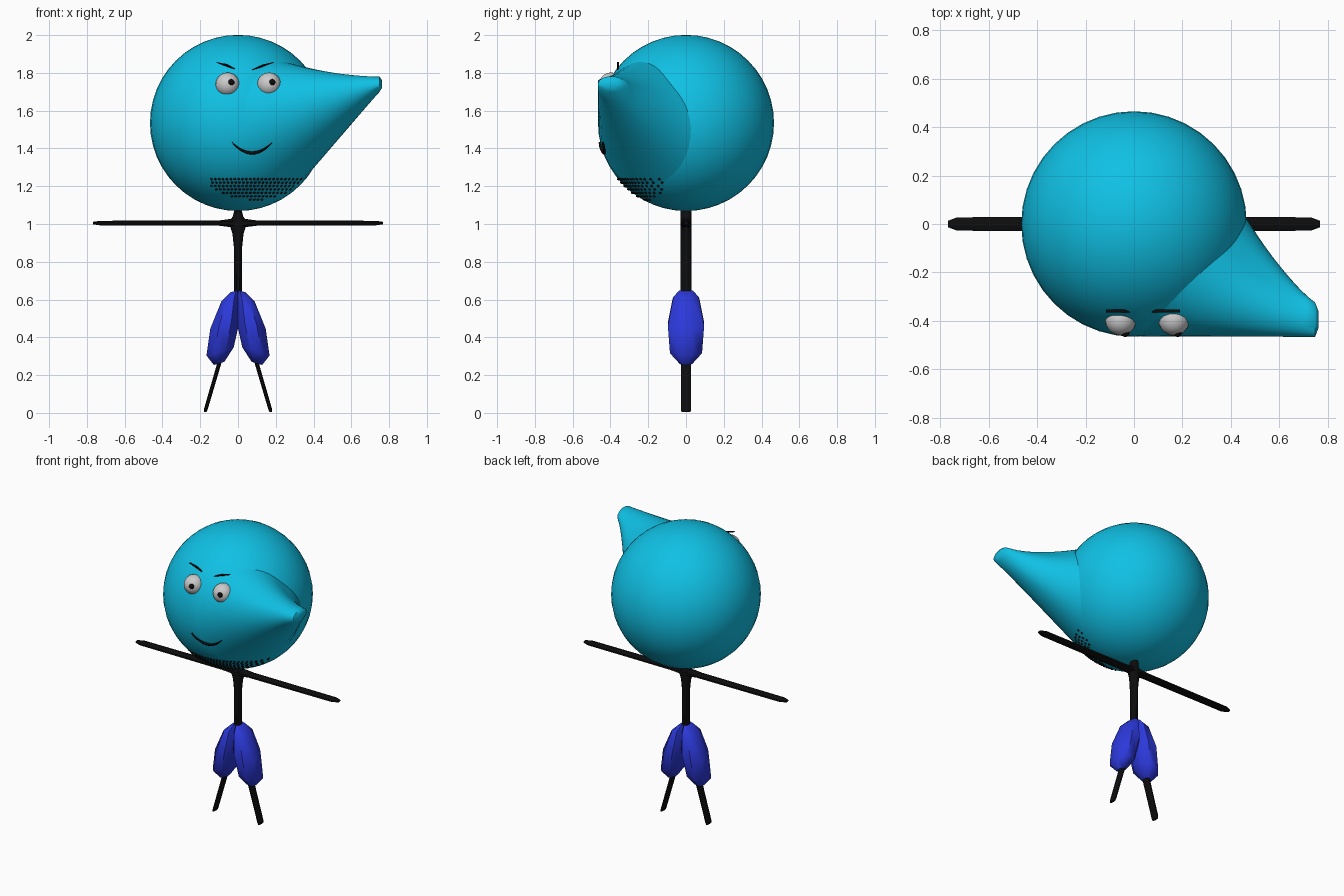
import bpy, bmesh
from math import sin, cos, pi, radians
from mathutils import Vector, Matrix
from mathutils.bvhtree import BVHTree

if "Cube" in bpy.data.objects:
    bpy.data.objects.remove(bpy.data.objects["Cube"])


def material(name, rgb):
    m = bpy.data.materials.new(name)
    m.diffuse_color = (*rgb, 1)
    m.use_nodes = True
    m.node_tree.nodes["Principled BSDF"].inputs["Base Color"].default_value = m.diffuse_color
    return m


TEAL = material("teal", (0.005, 0.53, 0.78))
BLACK = material("black", (0.004, 0.004, 0.004))
BLUE = material("blue", (0.025, 0.04, 0.7))


def finish(name, bm, mat=None, angle=50):
    bmesh.ops.recalc_face_normals(bm, faces=bm.faces)
    me = bpy.data.meshes.new(name)
    bm.to_mesh(me)
    bm.free()
    ob = bpy.data.objects.new(name, me)
    bpy.context.collection.objects.link(ob)
    if mat:
        me.materials.append(mat)
    bpy.ops.object.select_all(action='DESELECT')
    ob.select_set(True)
    bpy.context.view_layer.objects.active = ob
    bpy.ops.object.shade_smooth_by_angle(angle=radians(angle))
    return ob


def loft(bm, rings):
    """Skin a list of point rings and cap both ends."""
    loops = [[bm.verts.new(p) for p in r] for r in rings]
    n = len(loops[0])
    for a, b in zip(loops, loops[1:]):
        for i in range(n):
            j = (i + 1) % n
            bm.faces.new((a[i], a[j], b[j], b[i]))
    bm.faces.new(loops[0][::-1])
    bm.faces.new(loops[-1])


def ellipse(c, u, v, n=8):
    c, u, v = Vector(c), Vector(u), Vector(v)
    return [c + u * cos(2 * pi * (i + .5) / n) + v * sin(2 * pi * (i + .5) / n)
            for i in range(n)]


# Head: ball with a long tapered snout blending out of the right side
C, R = Vector((0, 0, 1.535)), 0.466
bm = bmesh.new()
bmesh.ops.create_uvsphere(bm, u_segments=40, v_segments=24, radius=R,
                          matrix=Matrix.Translation(C))
tip = Vector((0.748, -0.395, 1.74))
axis = (tip - C).normalized()
back = Vector((-axis.y, axis.x, 0)).normalized()
up = axis.cross(back)
N, STEPS = 40, 10
rings = [[] for _ in range(STEPS + 1)]
for i in range(N):
    phi = 2 * pi * i / N
    c = cos(phi - pi / 4)
    theta = radians(42 - 22 * c)        # tangent below and in front, tight above
    side = up * cos(phi) + back * sin(phi)
    base = C + (axis * cos(theta) + side * sin(theta)) * R
    end = tip + Vector((0, 0.072 * sin(phi), 0.042 * cos(phi)))
    mid = (base + end) / 2
    on_axis = C + axis * (mid - C).dot(axis)
    ctrl = mid.lerp(on_axis, max(0, 0.12 + 0.33 * c))
    for k in range(STEPS + 1):
        t = k / STEPS
        rings[k].append(base * (1 - t) ** 2 + ctrl * 2 * t * (1 - t) + end * t * t)
# slightly domed tip
rings.append([tip + Vector((0.014, 0, 0)) + (p - tip) * 0.5 for p in rings[-1]])
loft(bm, rings)
surface = BVHTree.FromBMesh(bm)
finish("head", bm, TEAL, 60)


def front_y(x, z):
    hit = surface.ray_cast(Vector((x, -2, z)), Vector((0, 1, 0)))[0]
    return hit.y if hit else None


def ball(name, loc, r, mat=None):
    b = bmesh.new()
    bmesh.ops.create_uvsphere(b, u_segments=24, v_segments=12, radius=r,
                              matrix=Matrix.Translation(loc))
    finish(name, b, mat)


# Eyes and pupils
for side, x, px in (("left", -0.055, -0.036), ("right", 0.165, 0.181)):
    ball(side + "_eye", (x, -0.397, 1.738), 0.064)
    ball(side + "_pupil", (px, -0.45, 1.75), 0.017, BLACK)


def stroke(name, pts, widths, depth):
    b = bmesh.new()
    loft(b, [ellipse(p, (0, 0, w), (0, depth, 0)) for p, w in zip(pts, widths)])
    finish(name, b, BLACK)


# Eyebrows
stroke("left_eyebrow", [(-0.115, -0.36, 1.856), (-0.06, -0.36, 1.84), (-0.005, -0.36, 1.816)],
       (0.002, 0.007, 0.002), 0.007)
stroke("right_eyebrow", [(0.075, -0.36, 1.816), (0.13, -0.36, 1.838), (0.19, -0.36, 1.856)],
       (0.002, 0.007, 0.002), 0.007)

# Smile
pts, widths = [], []
for k in range(13):
    s = -1 + k / 6
    x, z = 0.075 + 0.106 * s, 1.376 + 0.055 * s * s
    pts.append((x, front_y(x, z) - 0.003, z))
    widths.append(0.003 + 0.006 * (1 - s * s))
stroke("mouth", pts, widths, 0.009)

# Beard stubble: small dots dropped on the chin
bm = bmesh.new()
for row in range(7):
    z = 1.238 - 0.018 * row
    for col in range(25):
        x = -0.14 + 0.0205 * col + 0.006 * (row % 2)
        if z < 1.128 + 1.3 * (x - 0.09) ** 2:
            continue
        y = front_y(x, z)
        if y is not None and y < -0.1:
            bmesh.ops.create_icosphere(bm, subdivisions=1, radius=0.008,
                                       matrix=Matrix.Translation((x, y, z)))
finish("beard_stubble", bm, BLACK)

# Torso with a flared shoulder joint
bm = bmesh.new()
loft(bm, [ellipse((0, 0, z), (w, 0, 0), (0, 0.032, 0)) for z, w in
          ((0.6, 0.022), (0.88, 0.024), (0.95, 0.032), (0.99, 0.046),
           (1.02, 0.046), (1.04, 0.03), (1.07, 0.022), (1.14, 0.022))])
finish("torso", bm, BLACK)

# Arms
bm = bmesh.new()
loft(bm, [ellipse((x, 0, 1.005), (0, 0, h), (0, d, 0)) for x, h, d in
          ((-0.768, 0.007, 0.015), (-0.73, 0.013, 0.03), (-0.1, 0.015, 0.032), (-0.03, 0.025, 0.032),
           (0.03, 0.025, 0.032), (0.1, 0.015, 0.032), (0.73, 0.013, 0.03), (0.768, 0.007, 0.015))])
finish("arms", bm, BLACK)

# Legs and baggy shorts, mirrored left and right
for side, s in (("left", -1), ("right", 1)):
    bm = bmesh.new()
    loft(bm, [ellipse((s * x, 0, z), (w, 0, 0), (0, d, 0)) for x, z, w, d in
              ((0.02, 0.55, 0.012, 0.03), (0.103, 0.25, 0.012, 0.03),
               (0.17, 0.02, 0.011, 0.029), (0.173, 0.005, 0.007, 0.026))])
    finish(side + "_leg", bm, BLACK)
    bm = bmesh.new()
    loft(bm, [ellipse((s * x, 0, z), (w, 0, s * -w * 0.3), (0, d, 0)) for x, z, w, d in
              ((0.018, 0.645, 0.022, 0.04), (0.04, 0.605, 0.052, 0.075), (0.068, 0.47, 0.085, 0.104),
               (0.095, 0.325, 0.078, 0.092), (0.1, 0.262, 0.03, 0.035))])
    finish(side + "_shorts_leg", bm, BLUE)
